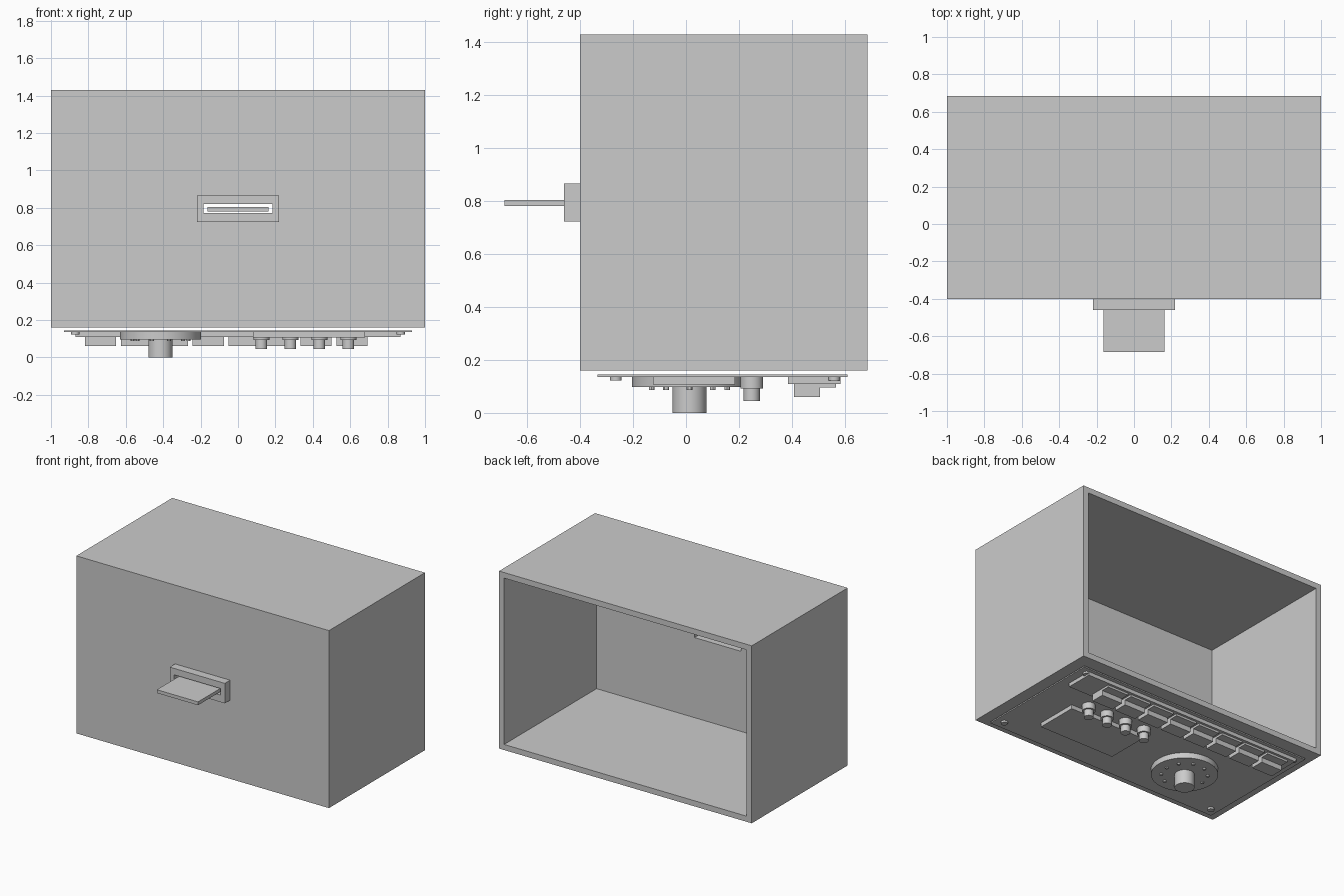
import bpy, bmesh, math
from mathutils import Matrix

if "Cube" in bpy.data.objects:
    bpy.data.objects.remove(bpy.data.objects["Cube"])


def finish(name, bm):
    bmesh.ops.recalc_face_normals(bm, faces=bm.faces)
    mesh = bpy.data.meshes.new(name)
    bm.to_mesh(mesh)
    bm.free()
    ob = bpy.data.objects.new(name, mesh)
    bpy.context.collection.objects.link(ob)
    return ob


def box(name, x, y, z):
    bm = bmesh.new()
    size = [b - a for a, b in (x, y, z)]
    mid = [(a + b) / 2 for a, b in (x, y, z)]
    bmesh.ops.create_cube(bm, size=1, matrix=Matrix.Translation(mid) @ Matrix.Diagonal((*size, 1)))
    return finish(name, bm)


def cylinder(name, x, y, z, r, sides=48):
    bm = bmesh.new()
    bmesh.ops.create_cone(bm, cap_ends=True, segments=sides, radius1=r, radius2=r,
                          depth=z[1] - z[0],
                          matrix=Matrix.Translation((x, y, (z[0] + z[1]) / 2)))
    ob = finish(name, bm)
    bpy.ops.object.select_all(action='DESELECT')
    ob.select_set(True)
    bpy.context.view_layer.objects.active = ob
    bpy.ops.object.shade_smooth_by_angle(angle=math.radians(30))
    return ob


def profile_x(name, pts, x):
    """Extrude a (y, z) outline along x."""
    bm = bmesh.new()
    face = bm.faces.new([bm.verts.new((x[0], y, z)) for y, z in pts])
    ext = bmesh.ops.extrude_face_region(bm, geom=[face])
    moved = [v for v in ext['geom'] if isinstance(v, bmesh.types.BMVert)]
    bmesh.ops.translate(bm, verts=moved, vec=(x[1] - x[0], 0, 0))
    return finish(name, bm)


def cut(ob, *cutters):
    bpy.context.view_layer.objects.active = ob
    for c in cutters:
        c.hide_render = True
        m = ob.modifiers.new("cut", 'BOOLEAN')
        m.object = c
        m.operation = 'DIFFERENCE'
        m.solver = 'EXACT'
        bpy.ops.object.modifier_apply(modifier=m.name)


# housing: open at the back, slotted at the front
housing = box("housing", (-1, 1), (-.40, .685), (.16, 1.43))
hollow = box("hollow_cutter", (-.96, .96), (-.36, .9), (.20, 1.39))
slot = box("slot_cutter", (-.185, .185), (-.6, -.3), (.773, .82))
cut(housing, hollow, slot)

# card slot frame and the card in it
frame = box("slot_frame", (-.218, .218), (-.46, -.40), (.723, .866))
cut(frame, slot)
for c in (hollow, slot):
    bpy.data.objects.remove(c)
box("card", (-.163, .163), (-.685, -.40), (.781, .805))

# control panel under the housing, with corner screws
box("control_panel", (-.93, .93), (-.335, .61), (.136, .145))
for sx in (-.87, .87):
    for y in (-.265, .56):
        cylinder("panel_screw", sx, y, (.122, .137), .022, 24)

# dial with knob and tick studs
DX, DY = -.415, .013
cylinder("dial_disc", DX, DY, (.097, .137), .217, 64)
cylinder("dial_knob", DX, DY, (0, .10), .064, 48)
for i in range(10):
    a = math.tau * i / 10
    cylinder("dial_tick", DX + .15 * math.cos(a), DY + .15 * math.sin(a), (.087, .098), .011, 12)

# display plate
box("display_plate", (.08, .68), (-.125, .185), (.107, .137))

# row of small knobs on collars
for x in (.125, .28, .435, .59):
    cylinder("knob_collar", x, .248, (.092, .137), .043, 32)
    cylinder("small_knob", x, .248, (.045, .10), .031, 32)

# rail with eight stepped keys
box("key_rail", (-.87, .87), (.385, .583), (.11, .137))
step = [(.408, .112), (.408, .06), (.506, .06), (.506, .095), (.566, .095), (.566, .112)]
for i in range(8):
    x = -.818 + i * .192
    profile_x("key", step, (x, x + .166))
